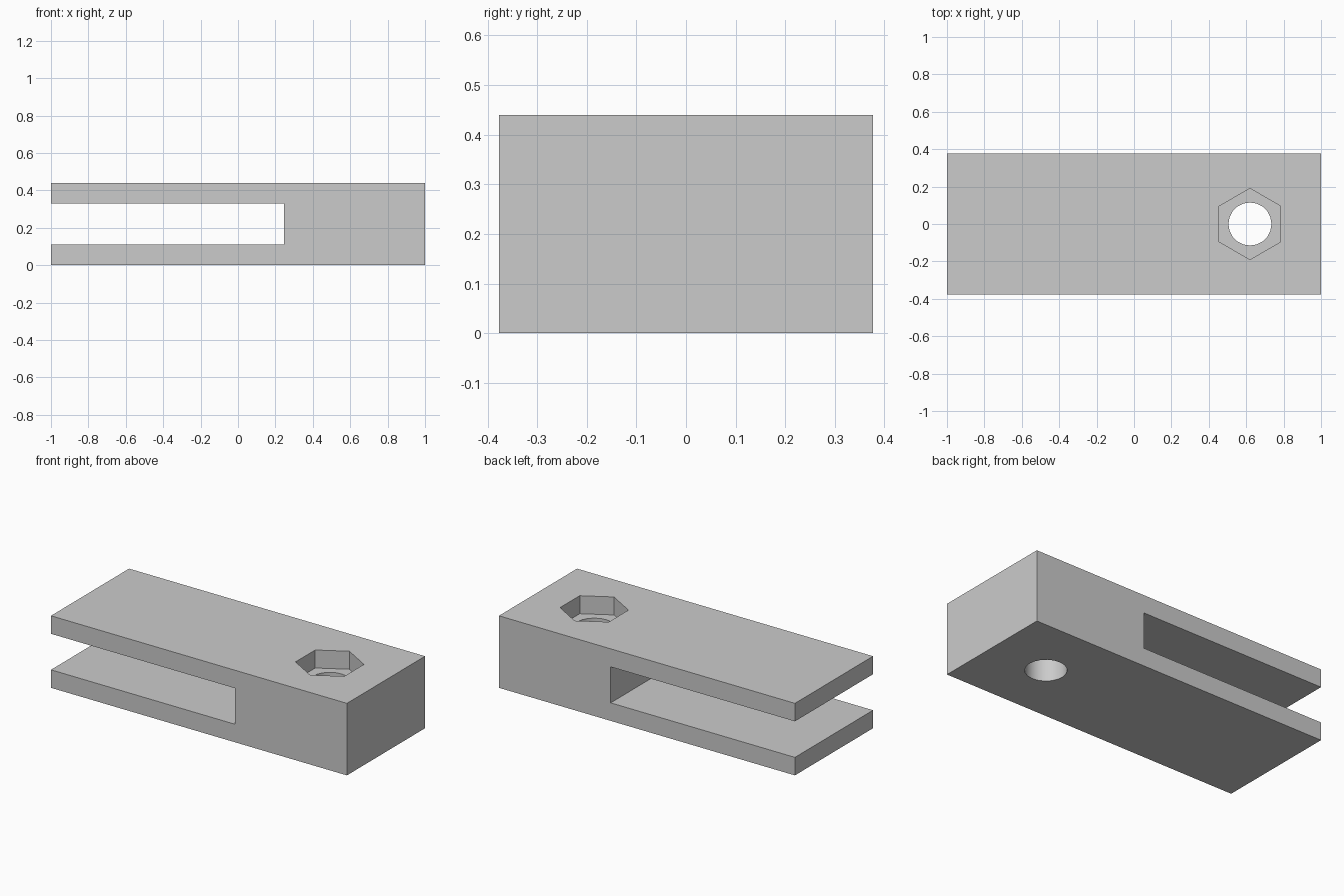
import bpy
import bmesh
from math import cos, sin, pi, radians

LENGTH, WIDTH, HEIGHT = 2.0, 0.754, 0.44
JAW = 0.11             # thickness of each clamp plate
SLOT_END = 0.245       # x of the closed end of the slot
BOLT_X = 0.62
POCKET_DEPTH = 0.11

default = bpy.data.objects.get("Cube")
if default:
    bpy.data.objects.remove(default, do_unlink=True)

grey = bpy.data.materials.new("light_grey")
grey.use_nodes = True
colour = (0.6, 0.6, 0.6, 1)
grey.diffuse_color = colour
grey.node_tree.nodes["Principled BSDF"].inputs["Base Color"].default_value = colour


def prism(name, points, direction):
    """Extrude a closed outline of 3D points along a vector."""
    bm = bmesh.new()
    face = bm.faces.new([bm.verts.new(p) for p in points])
    result = bmesh.ops.extrude_face_region(bm, geom=[face], use_keep_orig=True)
    moved = [v for v in result["geom"] if isinstance(v, bmesh.types.BMVert)]
    bmesh.ops.translate(bm, verts=moved, vec=direction)
    bmesh.ops.recalc_face_normals(bm, faces=bm.faces)
    mesh = bpy.data.meshes.new(name)
    bm.to_mesh(mesh)
    bm.free()
    mesh.materials.append(grey)
    obj = bpy.data.objects.new(name, mesh)
    bpy.context.collection.objects.link(obj)
    return obj


def ring(radius, sides, z):
    """Regular polygon around the bolt axis with a corner towards +y."""
    angles = [pi / 2 + 2 * pi * i / sides for i in range(sides)]
    return [(BOLT_X + radius * cos(a), radius * sin(a), z) for a in angles]


# Forked block: side profile swept across the width
end = LENGTH / 2
profile = [(-end, 0), (end, 0), (end, HEIGHT), (-end, HEIGHT),
           (-end, HEIGHT - JAW), (SLOT_END, HEIGHT - JAW),
           (SLOT_END, JAW), (-end, JAW)]
block = prism("forked_block", [(x, -WIDTH / 2, z) for x, z in profile], (0, WIDTH, 0))

# Bolt hole and hexagonal nut pocket
cutters = [
    prism("bolt_hole_cutter", ring(0.115, 20, -0.1), (0, 0, HEIGHT + 0.2)),
    prism("nut_pocket_cutter", ring(0.19, 6, HEIGHT - POCKET_DEPTH), (0, 0, 0.3)),
]
bpy.context.view_layer.objects.active = block
for cutter in cutters:
    cut = block.modifiers.new(cutter.name, "BOOLEAN")
    cut.operation = "DIFFERENCE"
    cut.solver = "EXACT"
    cut.object = cutter
    bpy.ops.object.modifier_apply(modifier=cut.name)
for cutter in cutters:
    bpy.data.objects.remove(cutter, do_unlink=True)

# Smooth bore, crisp edges elsewhere
bpy.ops.object.select_all(action="DESELECT")
block.select_set(True)
bpy.ops.object.shade_smooth_by_angle(angle=radians(30))
